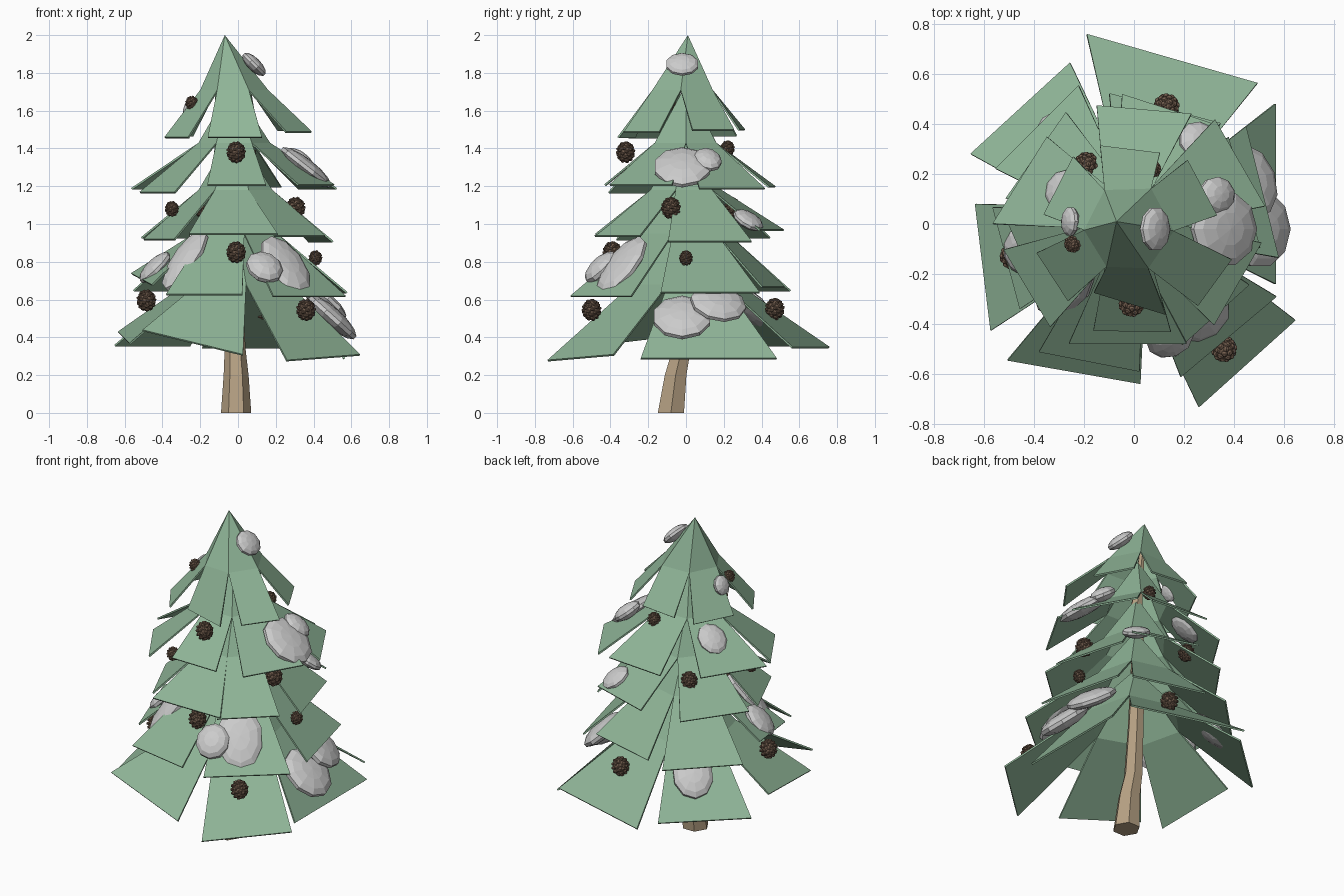
import bpy, bmesh
from math import sin, cos, radians, pi, sqrt
from mathutils import Vector, Matrix

if "Cube" in bpy.data.objects:
    bpy.data.objects.remove(bpy.data.objects["Cube"])


def material(name, rgb):
    m = bpy.data.materials.new(name)
    m.diffuse_color = (*rgb, 1)
    m.use_nodes = True
    m.node_tree.nodes["Principled BSDF"].inputs["Base Color"].default_value = m.diffuse_color
    return m


GREEN = material("needle_green", (0.275, 0.46, 0.31))
BARK = material("bark_brown", (0.46, 0.35, 0.225))
CONE = material("cone_brown", (0.17, 0.11, 0.075))


def finish(name, bm, mat=None):
    bmesh.ops.recalc_face_normals(bm, faces=bm.faces[:])
    me = bpy.data.meshes.new(name)
    bm.to_mesh(me)
    bm.free()
    ob = bpy.data.objects.new(name, me)
    bpy.context.collection.objects.link(ob)
    if mat:
        me.materials.append(mat)
    return ob


# Crooked six-sided trunk
def trunk(path):
    bm = bmesh.new()
    rings = []
    for x, y, z, r in path:
        rings.append([bm.verts.new((x + r * cos(k * pi / 3), y + r * sin(k * pi / 3), z))
                      for k in range(6)])
    for a, b in zip(rings, rings[1:]):
        for k in range(6):
            j = (k + 1) % 6
            bm.faces.new((a[k], a[j], b[j], b[k]))
    bm.faces.new(rings[0][::-1])
    bm.faces.new(rings[-1])
    finish("trunk", bm, BARK)


trunk([(-.01, -.08, 0, .08), (-.01, -.055, .2, .066), (-.015, -.025, .33, .056),
       (-.025, -.015, .65, .048), (-.02, .01, 1.05, .042), (-.02, 0, 1.45, .034),
       (-.06, .01, 1.88, .012)])


# Tier: closed cone to a fold ring, then six separate flared flaps
# flap = (angle, radius, width, z, twist, tilt)
def tier(name, apex, centre, fold_r, fold_z, flaps):
    bm = bmesh.new()
    top = bm.verts.new(apex)
    n = len(flaps)
    fold = []
    for i in range(n):
        a0, a1 = flaps[i - 1][0], flaps[i][0]
        a = radians(a0 + ((a1 - a0) % 360) / 2)
        fold.append(bm.verts.new((centre[0] + fold_r * cos(a),
                                  centre[1] + fold_r * sin(a), fold_z)))
    for i, flap in enumerate(flaps):
        ang, r, w, z, twist, tilt = (list(flap) + [0, 0])[:6]
        c = Vector((r * cos(radians(ang)), r * sin(radians(ang)), z))
        nrm = radians(ang + twist)
        t = Vector((-sin(nrm) * w / 2, cos(nrm) * w / 2, tilt))
        f0, f1 = fold[i], fold[(i + 1) % n]
        bm.faces.new((top, f0, f1))
        bm.faces.new((f0, bm.verts.new(c - t), bm.verts.new(c + t), f1))
    ob = finish(name, bm, GREEN)
    mod = ob.modifiers.new("thickness", 'SOLIDIFY')
    mod.thickness = 0.01
    mod.offset = -1


tier("bottom_tier", (-.01, 0, 1.02), (0, 0), .29, .68,
     [(12, .58, .72, .29, -12), (77, .68, .71, .35, -3), (134.5, .65, .54, .36, -2),
      (196, .63, .51, .40, -9, -.03), (248, .64, .54, .375, 12, -.065),
      (309, .72, .52, .295, 3, .015)])
tier("fourth_tier", (-.01, 0, 1.27), (-.01, 0), .23, .95,
     [(14, .53, .54, .64), (75, .48, .46, .67), (135, .55, .47, .65),
      (195, .53, .42, .71, 0, -.03), (252, .58, .41, .63, 7), (310, .59, .50, .62)])
tier("middle_tier", (-.02, 0, 1.5), (-.01, 0), .20, 1.18,
     [(16, .46, .46, .91), (72, .48, .41, .97), (145, .48, .42, .93),
      (204, .46, .40, .92), (267, .48, .47, .95, 3), (312, .49, .36, .94)])
tier("second_tier", (-.03, 0, 1.74), (-.02, 0), .19, 1.43,
     [(30, .49, .40, 1.19), (85, .46, .38, 1.20), (159, .49, .41, 1.19, -11),
      (211, .50, .36, 1.17), (269, .43, .31, 1.21), (330, .48, .38, 1.21)])
tier("top_tier", (-.07, .01, 2), (-.02, -.015), .18, 1.71,
     [(28, .31, .25, 1.50), (93, .30, .24, 1.50, -10), (153, .34, .26, 1.47),
      (213, .39, .23, 1.46), (267, .32, .30, 1.46, -14), (324, .40, .23, 1.49)])


# Flattened snow clumps lying on the flaps
def snow(i, pos, az, elev, w, l, t=.045):
    a, e = radians(az), radians(elev)
    side = Vector((-sin(a), cos(a), 0))
    up = Vector((cos(a) * cos(e), sin(a) * cos(e), sin(e)))
    down = up.cross(side)
    rot = Matrix((side, down, up)).transposed().to_4x4()
    bm = bmesh.new()
    bmesh.ops.create_uvsphere(bm, u_segments=10, v_segments=7, radius=1,
                              matrix=Matrix.Translation(pos) @ rot @ Matrix.Diagonal((w, l, t, 1)))
    finish(f"snow_clump_{i}", bm)


SNOW = [((.085, -.02, 1.845), 0, 45, .09, .08, .035),
        ((.36, -.02, 1.30), 0, 52, .155, .165),
        ((.33, .115, 1.34), 15, 52, .075, .09, .04),
        ((.26, .33, 1.02), 50, 55, .085, .09, .035),
        ((.25, -.34, .78), 308, 40, .135, .20),
        ((.14, -.45, .77), 290, 45, .10, .11, .05),
        ((-.28, -.25, .81), 222, 40, .10, .21),
        ((-.44, -.11, .77), 196, 45, .10, .11, .04),
        ((-.29, .345, .56), 134, 45, .12, .15),
        ((-.275, .13, 1.33), 155, 50, .09, .10, .035),
        ((-.255, .01, 1.62), 178, 25, .06, .06, .03),
        ((.50, -.02, .505), 0, 48, .16, .165, .05),
        ((.46, .17, .58), 20, 48, .155, .14)]
for i, s in enumerate(SNOW):
    snow(i + 1, *s)


# Pine cones: an egg core covered by a spiral of stubby scales
def pine_cone(i, pos, r):
    bm = bmesh.new()
    base = Matrix.Translation(pos)
    bmesh.ops.create_icosphere(bm, subdivisions=2, radius=1,
                               matrix=base @ Matrix.Diagonal((r * .8, r * .8, r * .95, 1)))
    count = 46
    for k in range(count):
        h = 1 - 2 * (k + .5) / count
        q, a = sqrt(1 - h * h), k * 2.39996
        p = Vector((q * cos(a) * .75, q * sin(a) * .75, h * .9)) * r
        bmesh.ops.create_icosphere(bm, subdivisions=1, radius=r * .23,
                                   matrix=base @ Matrix.Translation(p)
                                   @ Matrix.Rotation(a, 4, 'Z') @ Matrix.Diagonal((1, 1.1, .8, 1)))
    finish(f"pine_cone_{i}", bm, CONE)


CONES = [((-.245, -.08, 1.64), .037), ((-.01, -.32, 1.38), .055), ((.07, .22, 1.40), .041),
         ((-.35, -.15, 1.08), .040), ((.305, -.08, 1.085), .056), ((-.19, .24, 1.09), .052),
         ((-.01, -.39, .85), .056), ((.41, 0, .82), .039), ((-.485, -.13, .595), .056),
         ((.36, -.50, .545), .056), ((.13, .47, .55), .056)]
for i, c in enumerate(CONES):
    pine_cone(i + 1, *c)
